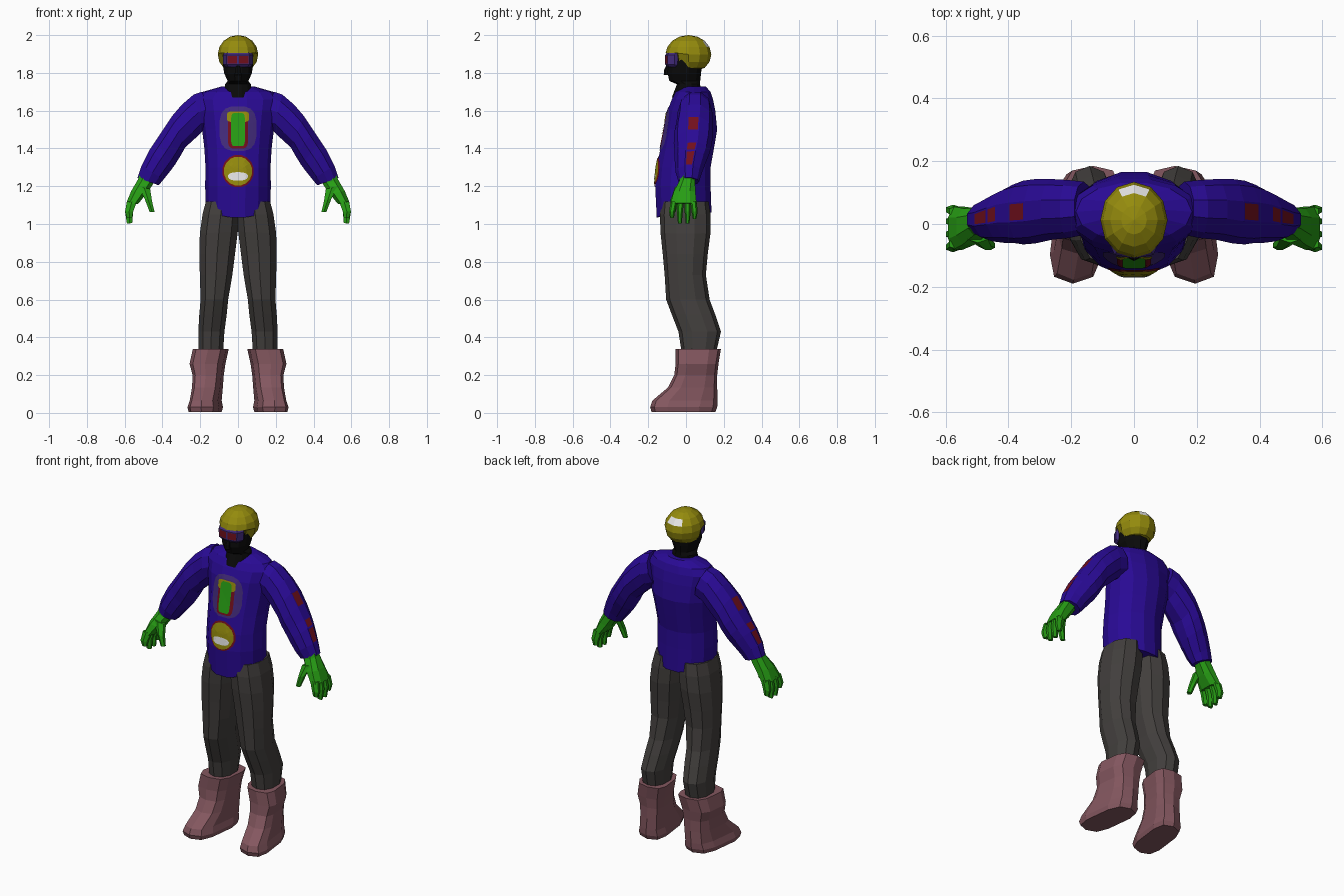
import bpy, bmesh, math
from mathutils import Vector
from mathutils.bvhtree import BVHTree

if "Cube" in bpy.data.objects:
    bpy.data.objects.remove(bpy.data.objects["Cube"])


def mat(name, r, g, b):
    m = bpy.data.materials.new(name)
    m.diffuse_color = (r, g, b, 1)
    m.use_nodes = True
    m.node_tree.nodes["Principled BSDF"].inputs["Base Color"].default_value = m.diffuse_color
    return m


BLUE = mat("deep_blue", 0.022, 0.003, 0.30)
GREEN = mat("glove_green", 0.02, 0.34, 0.007)
YELLOW = mat("mustard_yellow", 0.30, 0.26, 0.004)
GREY = mat("trouser_grey", 0.055, 0.050, 0.047)
PINK = mat("dusty_pink", 0.23, 0.095, 0.115)
BLACK = mat("black", 0.003, 0.003, 0.003)
RED = mat("dark_red", 0.17, 0.005, 0.012)
WHITE = mat("white", 0.85, 0.85, 0.85)
VIOLET = mat("dull_violet", 0.055, 0.024, 0.20)


def finish(name, bm, mats):
    bmesh.ops.recalc_face_normals(bm, faces=bm.faces)
    me = bpy.data.meshes.new(name)
    bm.to_mesh(me)
    bm.free()
    for m in mats:
        me.materials.append(m)
    ob = bpy.data.objects.new(name, me)
    bpy.context.collection.objects.link(ob)
    return ob


def unit_ring(n, power, offset):
    pts = []
    for i in range(n):
        a = 2 * math.pi * (i + offset) / n
        c, s = math.cos(a), math.sin(a)
        pts.append((math.copysign(abs(c) ** (2 / power), c),
                    math.copysign(abs(s) ** (2 / power), s)))
    mx, my = max(p[0] for p in pts), max(p[1] for p in pts)
    return [(p[0] / mx, p[1] / my) for p in pts]


def loft(name, rings, mats, n=10, power=2.0, offset=0.5, side=1, edit=None):
    """Skin rings given as inner x,z, outer x,z, front y, back y."""
    bm = bmesh.new()
    loops = []
    for x0, z0, x1, z1, y0, y1 in rings:
        loops.append([bm.verts.new((side * ((x0 + x1) / 2 + u * (x1 - x0) / 2),
                                    (y0 + y1) / 2 + v * (y1 - y0) / 2,
                                    (z0 + z1) / 2 + u * (z1 - z0) / 2))
                      for u, v in unit_ring(n, power, offset)])
    for a, b in zip(loops, loops[1:]):
        for i in range(n):
            j = (i + 1) % n
            bm.faces.new((a[i], a[j], b[j], b[i]))
    bm.faces.new(loops[0])
    bm.faces.new(loops[-1])
    bmesh.ops.recalc_face_normals(bm, faces=bm.faces)
    if edit:
        edit(bm, loops)
    return finish(name, bm, mats)


def flat(z, w, y0, y1):
    return (-w, z, w, z, y0, y1)


def inset_paint(bm, rule, thickness):
    """Inset the chosen faces and give their middles the second colour."""
    chosen = [f for f in bm.faces if rule(f.calc_center_median(), f.normal)]
    bmesh.ops.inset_individual(bm, faces=chosen, thickness=thickness)
    for f in chosen:
        f.material_index = 1


# Jacket body with a hem that dips front and back
def hem(bm, loops):
    for v in loops[0]:
        v.co.z -= 0.065 * max(-v.co.y, 0) / 0.155 + 0.04 * max(v.co.y, 0) / 0.135


jacket = loft("jacket_body", [
    flat(1.10, .170, -.155, .135), flat(1.20, .174, -.163, .130),
    flat(1.30, .172, -.155, .130), flat(1.40, .178, -.135, .148),
    flat(1.50, .190, -.115, .165), flat(1.60, .205, -.098, .155),
    flat(1.66, .215, -.075, .143), flat(1.70, .185, -.052, .130),
    flat(1.727, .090, -.015, .105)], [BLUE], n=14, offset=0, edit=hem)

# Neck and face, nose
loft("head", [
    flat(1.67, .075, -.075, .08), flat(1.74, .068, -.048, .075),
    flat(1.757, .055, -.088, .075), flat(1.80, .074, -.098, .08),
    flat(1.85, .080, -.092, .085), flat(1.92, .080, -.085, .09)], [BLACK], n=12)
loft("nose", [flat(1.79, .018, -.118, -.08), flat(1.815, .014, -.116, -.08),
              flat(1.85, .008, -.10, -.08)], [BLACK], n=6)

# Helmet: sphere pulled up over the face opening, white patch behind
bm = bmesh.new()
bmesh.ops.create_uvsphere(bm, u_segments=12, v_segments=8, radius=1)
for v in bm.verts:
    v.co = Vector((v.co.x * .107, v.co.y * .121 + .013, v.co.z * .102 + 1.898))
    v.co.z = max(v.co.z, 1.905 if v.co.y < -.035 else 1.815)
for f in bm.faces:
    c = f.calc_center_median()
    if c.y > .08 and 1.935 < c.z < 1.972 and abs(c.x) < .04:
        f.material_index = 1
finish("helmet", bm, [YELLOW, WHITE])

# Goggles with two inset lenses
loft("goggles", [flat(1.832, .066, -.100, -.01), flat(1.845, .078, -.110, -.01),
                 flat(1.895, .080, -.110, -.01), flat(1.908, .072, -.100, -.01)],
     [VIOLET, RED], n=8, power=2.6, offset=0,
     edit=lambda bm, l: inset_paint(bm, lambda c, nr: nr.y < -.6 and 1.85 < c.z < 1.89, .007))

for side, tag in ((1, "left"), (-1, "right")):
    # Sleeve with red outer stripes
    loft(tag + "_sleeve", [
        (.13, 1.52, .19, 1.70, -.035, .135), (.185, 1.495, .235, 1.685, -.045, .14),
        (.225, 1.455, .297, 1.632, -.05, .143), (.280, 1.405, .350, 1.57, -.062, .143),
        (.305, 1.36, .400, 1.495, -.065, .138), (.333, 1.315, .440, 1.435, -.06, .125),
        (.355, 1.285, .470, 1.39, -.06, .11), (.395, 1.235, .510, 1.31, -.055, .085),
        (.420, 1.205, .532, 1.245, -.04, .07)], [BLUE, RED], side=side,
        edit=lambda bm, l: inset_paint(
            bm, lambda c, nr: nr.x * side > .6 and abs(nr.y) < .35 and 1.33 < c.z < 1.58
            and not 1.44 < c.z < 1.5, .008))
    # Glove: palm, four fingers, thumb
    loft(tag + "_palm", [
        (.435, 1.25, .515, 1.275, -.03, .05), (.450, 1.21, .53, 1.235, -.035, .048),
        (.485, 1.16, .565, 1.175, -.065, .05), (.530, 1.105, .592, 1.11, -.082, .056)],
        [GREEN], n=8, power=2.5, side=side)
    for i, (y, tip) in enumerate(((-.064, 1.035), (-.028, 1.005), (.008, 1.005), (.040, 1.03))):
        d = (y + .01) * 1.15 - .012
        loft(f"{tag}_finger_{i + 1}", [
            (.535, 1.12, .588, 1.12, y - .017, y + .017),
            (.555, 1.065, .598, 1.065, d - .016, d + .016),
            (.560, tip, .588, tip - .003, d - .010, d + .010)], [GREEN], n=6, side=side)
    loft(tag + "_thumb", [
        (.465, 1.185, .53, 1.20, -.06, -.015), (.455, 1.12, .495, 1.135, -.082, -.04),
        (.442, 1.065, .467, 1.062, -.082, -.055)], [GREEN], n=6, side=side)
    # Trouser leg
    loft(tag + "_trouser_leg", [
        (-.005, 1.12, .170, 1.12, -.13, .12), (-.005, 1.05, .188, 1.05, -.138, .13),
        (.001, .96, .202, .95, -.135, .13), (.016, .84, .205, .84, -.123, .115),
        (.030, .73, .202, .73, -.113, .105), (.052, .60, .198, .60, -.105, .125),
        (.060, .52, .205, .52, -.075, .155), (.072, .43, .210, .43, -.04, .185),
        (.080, .30, .208, .30, -.02, .155)], [GREY], n=10, power=2.3, side=side)

    # Boot, toe turned slightly out
    def splay(bm, loops):
        for v in bm.verts:
            v.co.x -= side * .12 * v.co.y

    loft(tag + "_boot", [
        (.095, .005, .250, .005, -.182, .155), (.088, .03, .256, .03, -.19, .165),
        (.096, .065, .245, .065, -.178, .168), (.092, .135, .240, .135, -.095, .165),
        (.088, .20, .240, .20, -.062, .165), (.080, .26, .257, .26, -.055, .172),
        (.064, .338, .240, .338, -.055, .185)], [PINK], n=10, power=3.2,
        offset=0.5, side=side, edit=splay)

# Painted badges laid on the jacket front
bm = bmesh.new()
bm.from_mesh(jacket.data)
tree = BVHTree.FromBMesh(bm)


def badge(name, x, z, rx, rz, m, lift, power=2.0, n=16, steps=5):
    b = bmesh.new()

    def put(px, pz):
        hit = tree.ray_cast(Vector((px, -1, pz)), Vector((0, 1, 0)))[0]
        return b.verts.new((px, hit.y - lift, pz))

    ring = unit_ring(n, power, 0.5)
    prev = None
    mid = put(x, z)
    for k in range(1, steps + 1):
        cur = [put(x + u * rx * k / steps, z + v * rz * k / steps) for u, v in ring]
        for i in range(n):
            j = (i + 1) % n
            b.faces.new((prev[i], prev[j], cur[j], cur[i]) if prev else (mid, cur[i], cur[j]))
        prev = cur
    ob = finish(name, b, [m])
    # Face outwards
    if sum(p.normal.y for p in ob.data.polygons) > 0:
        ob.data.flip_normals()


badge("chest_halo", 0, 1.505, .098, .118, VIOLET, .003, power=3)
badge("chest_red_panel", 0, 1.495, .054, .095, RED, .005, power=5)
badge("chest_yellow_panel", 0, 1.568, .058, .028, YELLOW, .007, power=5)
badge("chest_green_panel", 0, 1.50, .037, .088, GREEN, .009, power=6)
badge("belly_red_rim", 0, 1.28, .083, .085, RED, .004)
badge("belly_yellow_disc", 0, 1.28, .074, .076, YELLOW, .007)
badge("belly_white_patch", 0, 1.252, .052, .022, WHITE, .0095, power=2.5)
bm.free()
